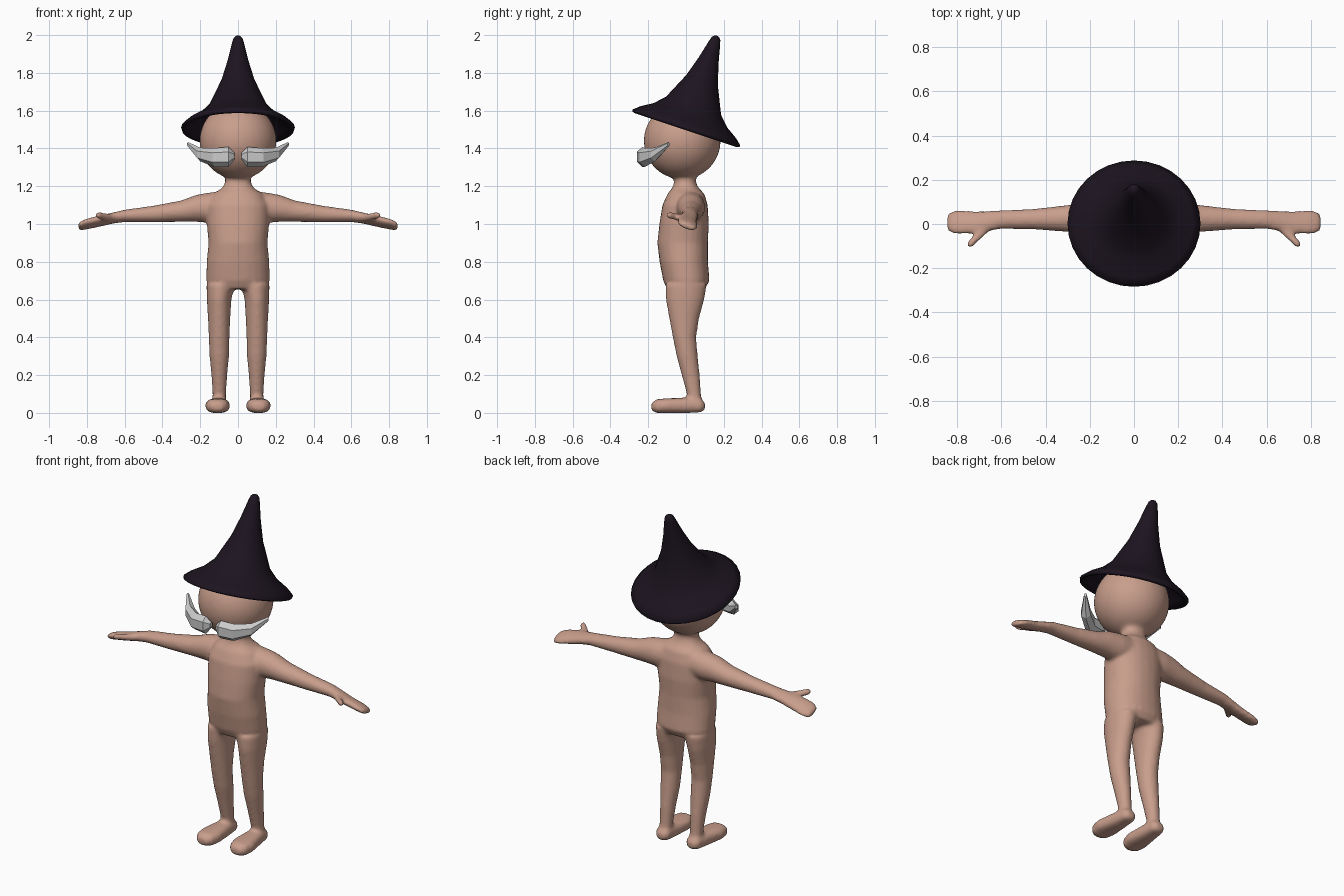
import bpy, bmesh, math
from mathutils import Vector, Matrix


def material(name, rgb):
    m = bpy.data.materials.new(name)
    m.diffuse_color = (*rgb, 1)
    return m


def tube(bm, rings, n=24, power=2.0, turn=0.0):
    """Loft closed rings given as (centre, half axis U, half axis V)."""
    def bend(t):
        return math.copysign(abs(t) ** (2 / power), t)
    loops = []
    for c, u, v in rings:
        c, u, v = Vector(c), Vector(u), Vector(v)
        angles = [turn + 2 * math.pi * i / n for i in range(n)]
        loops.append([bm.verts.new(c + u * bend(math.cos(a)) + v * bend(math.sin(a)))
                      for a in angles])
    for a, b in zip(loops, loops[1:]):
        for i in range(n):
            j = (i + 1) % n
            bm.faces.new((a[i], a[j], b[j], b[i]))
    bm.faces.new(loops[0])
    bm.faces.new(loops[-1])


def finish(bm, name, mat=None):
    bmesh.ops.recalc_face_normals(bm, faces=bm.faces)
    me = bpy.data.meshes.new(name)
    bm.to_mesh(me)
    bm.free()
    ob = bpy.data.objects.new(name, me)
    bpy.context.collection.objects.link(ob)
    if mat:
        me.materials.append(mat)
    return ob


def flat(s, x, y, z, rx, ry):          # horizontal section
    return (s * x, y, z), (rx, 0, 0), (0, ry, 0)


def upright(s, x, y, z, rx, rz):       # section facing front
    return (s * x, y, z), (rx, 0, 0), (0, 0, rz)


def sideways(s, x, y, z, ry, rz, roll):  # section facing sideways, rolled about x
    c, d = math.cos(roll), math.sin(roll)
    return (s * x, y, z), (0, ry * c, -ry * d), (0, rz * d, rz * c)


skin = material("skin", (0.58, 0.34, 0.26))
black = material("black_felt", (0.012, 0.007, 0.014))

# Body: sections (x, y, z, half sizes) fused into one smooth skin
torso = [(0, 0, .655, .15, .10), (0, .002, .70, .168, .123), (0, -.012, .80, .166, .128),
         (0, -.018, .90, .156, .134), (0, -.01, 1.0, .165, .131), (0, -.005, 1.10, .165, .12),
         (0, 0, 1.16, .13, .098), (0, -.003, 1.19, .085, .07), (0, -.005, 1.22, .068, .058),
         (0, -.005, 1.28, .068, .058)]
leg = [(.092, 0, .68, .075, .11), (.10, -.005, .60, .065, .102), (.10, -.01, .50, .059, .079),
       (.10, -.008, .40, .055, .062), (.099, .006, .30, .052, .056), (.099, .025, .20, .042, .048),
       (.099, .042, .10, .036, .038), (.10, .045, .03, .036, .038)]
foot = [(.10, .10, .035, .025, .02), (.10, .08, .039, .042, .036), (.103, 0, .04, .052, .041),
        (.108, -.10, .038, .066, .039), (.11, -.155, .036, .056, .037), (.11, -.183, .032, .03, .02)]
arm = [(.08, .02, 1.09, .08, .085, 0), (.15, .025, 1.087, .077, .08, 0),
       (.22, .025, 1.083, .07, .072, 0), (.30, .025, 1.068, .061, .057, 0),
       (.45, .022, 1.053, .047, .044, 0), (.60, .02, 1.043, .042, .033, .1),
       (.66, .013, 1.032, .048, .028, .25), (.72, .008, 1.018, .054, .026, .33),
       (.80, .008, 1.0, .057, .023, .33), (.835, .008, .99, .05, .019, .33),
       (.848, .008, .987, .03, .01, .33)]
thumb = [(.655, 0, 1.03, .032, .02), (.70, -.05, 1.038, .027, .02),
         (.735, -.085, 1.045, .022, .019), (.745, -.106, 1.048, .013, .012)]

bm = bmesh.new()
tube(bm, [flat(1, *r) for r in torso], power=2.2)
for s in (1, -1):
    tube(bm, [flat(s, *r) for r in leg])
    tube(bm, [upright(s, *r) for r in foot], power=2.6)
    tube(bm, [sideways(s, *r) for r in arm])
    tube(bm, [upright(s, *r) for r in thumb])
bmesh.ops.create_uvsphere(bm, u_segments=48, v_segments=32, radius=.203,
                          matrix=Matrix.Translation((0, -.02, 1.44)))
body = finish(bm, "body", skin)
rm = body.modifiers.new("fuse", 'REMESH')
rm.mode = 'VOXEL'
rm.voxel_size = .01
rm.use_smooth_shade = True
sm = body.modifiers.new("soften", 'SMOOTH')
sm.factor = .5
sm.iterations = 8

# Hat: (radius, height) profile up the outside, tilted back
outer = [(.285, -.008), (.298, -.004), (.301, .006), (.268, .035), (.204, .075), (.153, .128),
         (.11, .222), (.088, .27), (.055, .38), (.031, .48), (.024, .503), (.013, .515), (.003, .518)]
inner = [(.004, .46), (.04, .37), (.095, .215), (.138, .122), (.194, .06), (.258, .02)]
bm = bmesh.new()
tube(bm, [((0, 0, h), (r, 0, 0), (0, r, 0)) for r, h in inner + outer], n=32)
hat = finish(bm, "hat", black)
hat.data.transform(Matrix.Translation((0, 0, 1.505)) @ Matrix.Rotation(math.radians(-18.4), 4, 'X'))
hat.data.shade_smooth()

# Moustache: faceted tapering curl, one per side: (x, y, z, depth, height, inward swing)
curl = [(.018, -.225, 1.36, .012, .018, 0), (.05, -.232, 1.355, .032, .053, 0),
        (.125, -.218, 1.352, .036, .05, .35), (.20, -.165, 1.368, .03, .036, .7),
        (.265, -.092, 1.422, .008, .012, .8)]
for s, side in ((1, "left"), (-1, "right")):
    bm = bmesh.new()
    tube(bm, [((s * x, y, z), (-s * d * math.sin(t), d * math.cos(t), 0), (0, 0, h))
              for x, y, z, d, h, t in curl], n=6, turn=math.pi / 6)
    finish(bm, "moustache_" + side)
